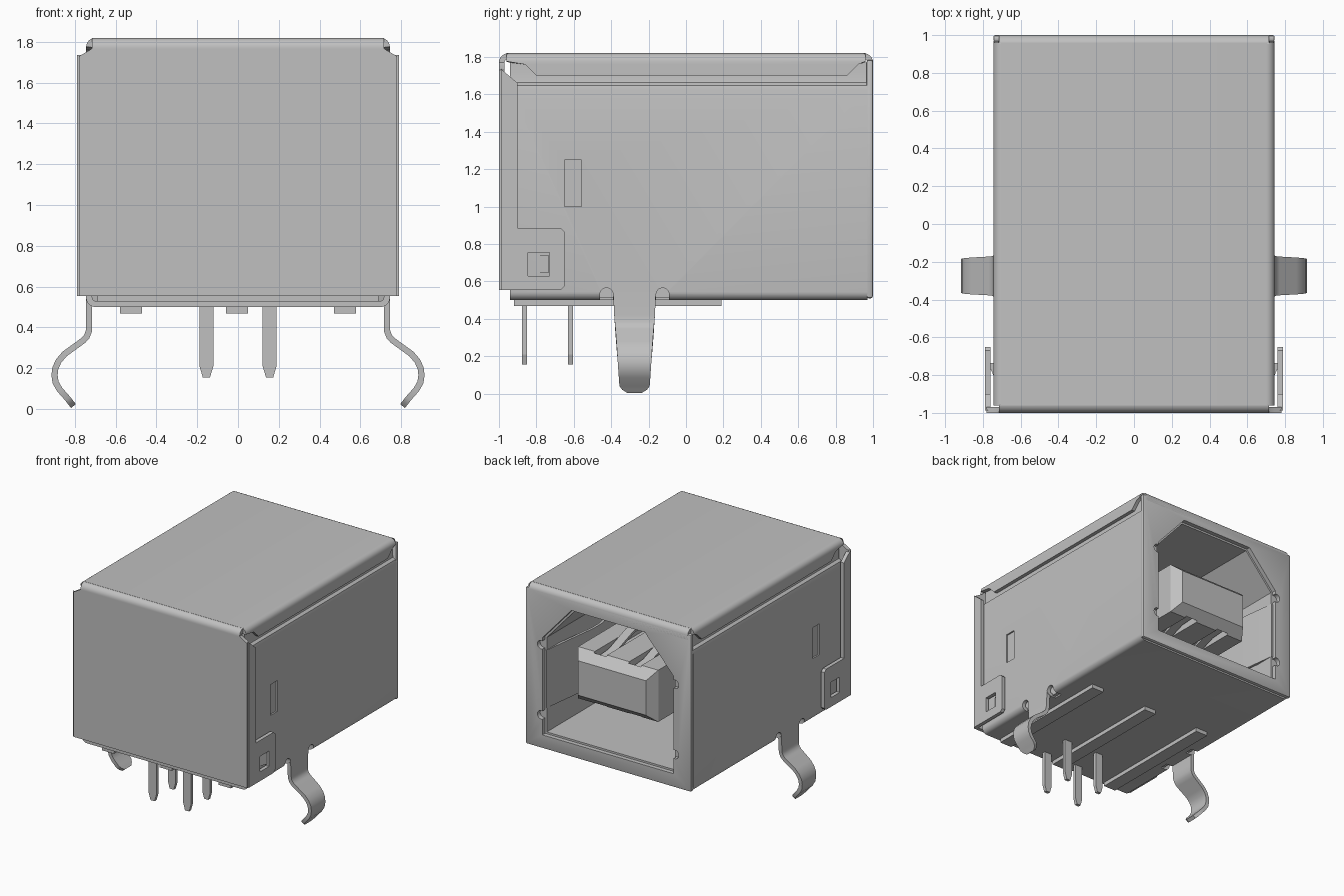
import bpy, bmesh, math

if "Cube" in bpy.data.objects:
    bpy.data.objects.remove(bpy.data.objects["Cube"])

metal = bpy.data.materials.new("light grey")
metal.diffuse_color = (0.53, 0.53, 0.53, 1)
metal.use_nodes = True
metal.node_tree.nodes["Principled BSDF"].inputs["Base Color"].default_value = metal.diffuse_color
T = 0.03  # sheet thickness


def finish(name, bm):
    bmesh.ops.recalc_face_normals(bm, faces=bm.faces)
    me = bpy.data.meshes.new(name)
    bm.to_mesh(me)
    bm.free()
    me.materials.append(metal)
    ob = bpy.data.objects.new(name, me)
    bpy.context.collection.objects.link(ob)
    return ob


def activate(ob):
    bpy.ops.object.select_all(action='DESELECT')
    ob.select_set(True)
    bpy.context.view_layer.objects.active = ob


def smooth(ob):
    activate(ob)
    bpy.ops.object.shade_smooth_by_angle(angle=math.radians(30))


def prism(name, pts, axis, a, b, bevel=0):
    """Extrude a 2D outline along an axis from a to b."""
    put = {'x': lambda p, d: (d, p[0], p[1]),
           'y': lambda p, d: (p[0], d, p[1]),
           'z': lambda p, d: (p[0], p[1], d)}[axis]
    bm = bmesh.new()
    lo = [bm.verts.new(put(p, a)) for p in pts]
    hi = [bm.verts.new(put(p, b)) for p in pts]
    bm.faces.new(lo)
    bm.faces.new(hi)
    for i in range(len(pts)):
        j = (i + 1) % len(pts)
        bm.faces.new((lo[i], lo[j], hi[j], hi[i]))
    if bevel:
        bmesh.ops.bevel(bm, geom=bm.edges[:], offset=bevel, segments=2,
                        affect='EDGES', profile=0.5)
    return finish(name, bm)


def box(name, x, y, z, bevel=0):
    return prism(name, [(x[0], y[0]), (x[1], y[0]), (x[1], y[1]), (x[0], y[1])],
                 'z', z[0], z[1], bevel)


def sheet(name, pairs, thick=T):
    """Bent sheet metal: pairs of edge points along a centreline, thickened."""
    bm = bmesh.new()
    rows = [(bm.verts.new(p), bm.verts.new(q)) for p, q in pairs]
    for r, s in zip(rows, rows[1:]):
        bm.faces.new((r[0], r[1], s[1], s[0]))
    ob = finish(name, bm)
    mod = ob.modifiers.new("thick", 'SOLIDIFY')
    mod.thickness, mod.offset, mod.use_even_offset = thick, 0, True
    activate(ob)
    bpy.ops.object.modifier_apply(modifier="thick")
    smooth(ob)
    return ob


def cut(ob, cutter):
    mod = ob.modifiers.new("cut", 'BOOLEAN')
    mod.operation, mod.object, mod.solver = 'DIFFERENCE', cutter, 'EXACT'
    activate(ob)
    bpy.ops.object.modifier_apply(modifier="cut")
    bpy.data.objects.remove(cutter)


def arc(cx, cy, r, a0, a1, n=6):
    return [(cx + r * math.cos(math.radians(a0 + (a1 - a0) * i / n)),
             cy + r * math.sin(math.radians(a0 + (a1 - a0) * i / n))) for i in range(n + 1)]


def opening(d):
    """Port outline, shrunk by d."""
    h = [(0.59 - d, 0.62 + d), (0.59 - d, 1.41 - d / 2), (0.33 - d / 2, 1.70 - d)]
    return h + [(-x, z) for x, z in reversed(h)]


# Top cover with folded side flanges
half = [(0.73, 1.70, -0.80, 0.86), (0.73, 1.76, -0.86, 0.92)]
half += [(x, z, -0.96, 0.96) for x, z in arc(0.70, 1.775, 0.03, 0, 90)]
section = half + [(-x, z, a, b) for x, z, a, b in reversed(half)]
sheet("top_cover", [((x, a, z), (x, b, z)) for x, z, a, b in section])

# Front plate, bending into the top
front = [(0.78, -0.985, 0.555), (0.78, -0.985, 1.73), (0.745, -0.985, 1.75), (0.72, -0.985, 1.765)]
front += [(0.715, y, z) for y, z in arc(-0.95, 1.77, 0.035, 180, 90)]
sheet("front_plate", [((-w, y, z), (w, y, z)) for w, y, z in front])

# Rear plate with port opening and relief notches
rear = box("rear_plate", (-0.745, 0.745), (0.965, 1.0), (0.51, 1.785), 0.012)
cut(rear, prism("cutter", opening(0), 'y', 0.9, 1.1))
for sx in (1, -1):
    for z in (0.78, 1.35):
        cut(rear, prism("cutter", arc(sx * 0.60, z, 0.035, 0, 345, 23), 'y', 0.9, 1.1))
smooth(rear)
sheet("rear_bend", [((-0.715, y, z), (0.715, y, z))
                    for y, z in [(0.985, 1.74)] + arc(0.95, 1.77, 0.035, 0, 90)])

# Side walls and floor as one U-shaped sheet
half = arc(0.70, 0.545, 0.03, -90, 0) + [(0.73, 1.62), (0.725, 1.64), (0.705, 1.655), (0.70, 1.675), (0.70, 1.77)]
section = [(-x, z) for x, z in reversed(half)] + half
shell = sheet("side_shell", [((x, -0.94, z), (x, 0.97, z)) for x, z in section])
for sx in (1, -1):
    for y in (-0.425, -0.125):
        arch = [(y + 0.035, 0.45)] + arc(y, 0.53, 0.035, 0, 180, 10) + [(y - 0.035, 0.45)]
        cut(shell, prism("cutter", arch, 'x', sx * 0.66, sx * 0.9))
    cut(shell, box("cutter", sorted((sx * 0.733, sx * 0.9)), (-0.65, -0.56), (1.0, 1.25)))
smooth(shell)

for sx, side in ((1, "right"), (-1, "left")):
    # Folded wing of the front plate, with latch window
    wing = prism(side + "_wing", [(-0.988, 0.555), (-0.67, 0.555), (-0.65, 0.575), (-0.65, 0.865),
                                  (-0.67, 0.885), (-0.9, 0.885), (-0.9, 1.66), (-0.988, 1.735)],
                 'x', sx * 0.76, sx * 0.79)
    cut(wing, box("cutter", sorted((sx * 0.7, sx * 0.9)), (-0.845, -0.73), (0.63, 0.755)))
    prism(side + "_latch", [(sx * 0.735, -0.82), (sx * 0.735, -0.735), (sx * 0.775, -0.735)],
          'z', 0.645, 0.74)

    # Curved mounting leg
    path = [(0.73, 0.56), (0.73, 0.42), (0.732, 0.38), (0.742, 0.355), (0.76, 0.335),
            (0.85, 0.27), (0.88, 0.235), (0.896, 0.20), (0.90, 0.165), (0.895, 0.13),
            (0.875, 0.095), (0.835, 0.05), (0.82, 0.03), (0.807, 0.014)]
    leg = []
    for i, (x, z) in enumerate(path):
        w = {12: 0.066, 13: 0.04}.get(i, 0.077 + 0.076 * min(z, 0.5))
        leg.append(((sx * x, -0.275 - w, z), (sx * x, -0.275 + w, z)))
    sheet(side + "_leg", leg)

    # Spring strip inside the port
    sheet(side + "_inner_spring", [((sx * x, y, 0.83), (sx * x, y, 1.30)) for x, y in
                                   ((0.585, 0.97), (0.57, 0.85), (0.52, 0.45), (0.52, 0.35), (0.57, 0.1))], 0.02)

    # Contacts on both faces of the tongue, and solder pins
    for up in (1, -1):
        sheet(side + "_contact", [((sx * 0.155 - 0.035, y, 1.14 + up * d), (sx * 0.155 + 0.035, y, 1.14 + up * d))
                                  for y, d in ((0.86, 0.16), (0.72, 0.17), (0.5, 0.25), (0.42, 0.255), (0.1, 0.19), (-0.3, 0.19))], 0.02)
    pin = [(-0.034, 0.55), (-0.034, 0.21), (-0.018, 0.155), (0.018, 0.155), (0.034, 0.21), (0.034, 0.55)]
    for y in (-0.863, -0.617):
        prism(side + "_pin", [(sx * 0.155 + x, z) for x, z in pin], 'y', y - 0.013, y + 0.013)

# Inner housing with port cavity
housing = box("housing", (-0.69, 0.69), (-0.93, 0.965), (0.512, 1.765))
cut(housing, prism("cutter", opening(0.015), 'y', -0.3, 1.1))

# Tongue with chamfered nose and contact grooves
bm = bmesh.new()
rings = []
for y, w, z0, z1 in ((-0.32, 0.36, 0.93, 1.35), (0.87, 0.36, 0.93, 1.35), (0.95, 0.305, 1.0, 1.28)):
    rings.append([bm.verts.new((x, y, z)) for x, z in ((-w, z0), (w, z0), (w, z1), (-w, z1))])
for r, s in zip(rings, rings[1:]):
    for i in range(4):
        j = (i + 1) % 4
        bm.faces.new((r[i], r[j], s[j], s[i]))
bm.faces.new(rings[0])
bm.faces.new(rings[-1])
tongue = finish("tongue", bm)
for x in (-0.155, 0.155):
    for z in ((1.28, 1.5), (0.8, 1.0)):
        cut(tongue, box("cutter", (x - 0.055, x + 0.055), (-0.28, 0.88), z))

# Standoff ribs under the floor
for x in (-0.525, -0.005, 0.525):
    box("standoff_rib", (x - 0.055, x + 0.055), (-0.92, 0.19), (0.468, 0.52))
